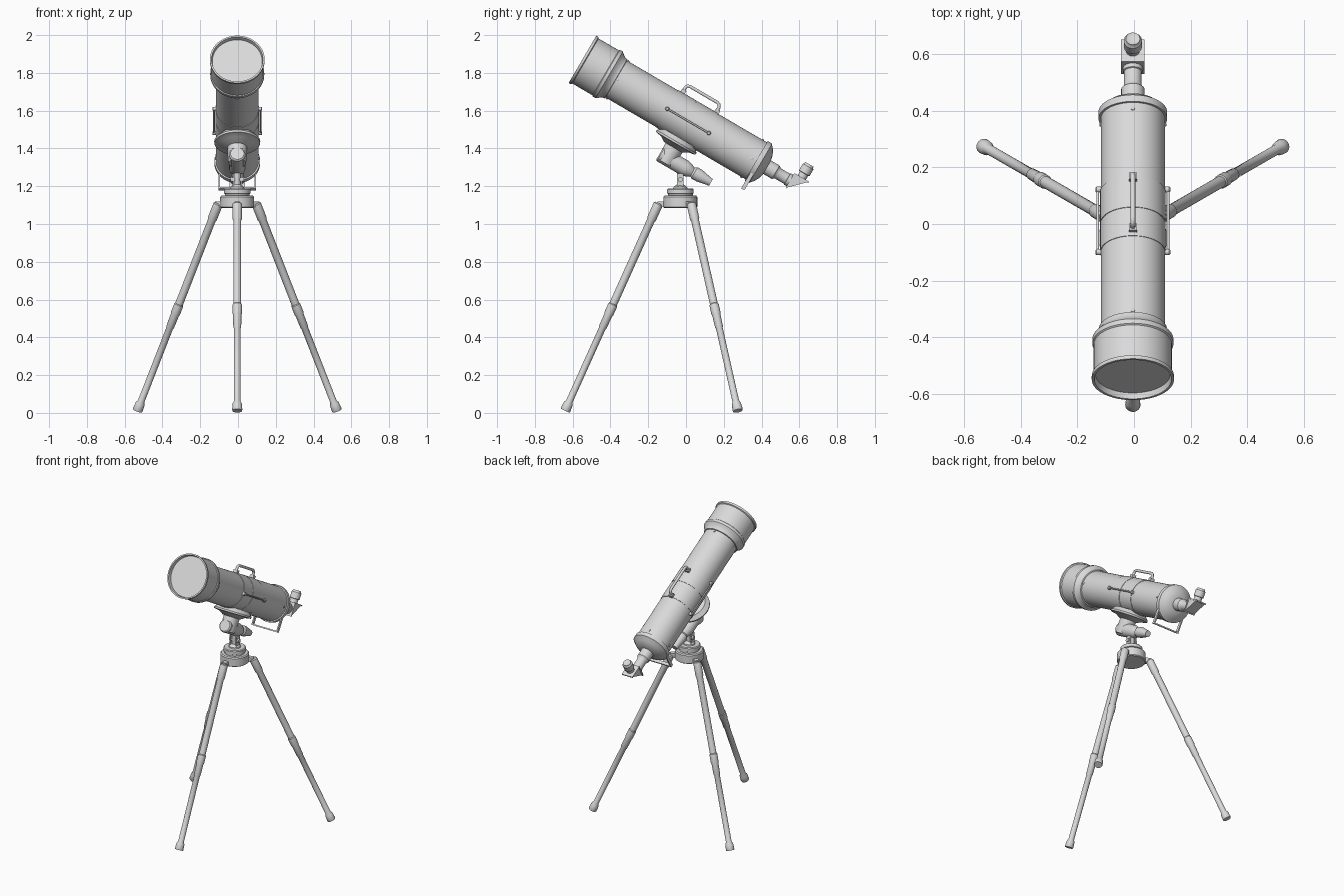
import bpy, bmesh, math
from mathutils import Matrix, Vector

cube = bpy.data.objects.get("Cube")
if cube:
    bpy.data.objects.remove(cube, do_unlink=True)

grey = bpy.data.materials.new("plain_grey")
grey.use_nodes = True
grey.diffuse_color = (0.7, 0.7, 0.7, 1)
grey.node_tree.nodes["Principled BSDF"].inputs["Base Color"].default_value = (0.7, 0.7, 0.7, 1)

# Tube frame: local y runs from the lens to the eyepiece, local z is tube "up"
TUBE = Matrix.Translation((-0.004, -0.548, 1.872)) @ Matrix.Rotation(math.radians(-30.3), 4, "X")
HEAD = Matrix.Translation((-0.004, -0.03, 0))


def finish(name, bm, frame):
    bmesh.ops.recalc_face_normals(bm, faces=bm.faces)
    mesh = bpy.data.meshes.new(name)
    bm.to_mesh(mesh)
    bm.free()
    mesh.materials.append(grey)
    obj = bpy.data.objects.new(name, mesh)
    bpy.context.collection.objects.link(obj)
    obj.matrix_world = frame
    bpy.ops.object.select_all(action="DESELECT")
    obj.select_set(True)
    bpy.context.view_layer.objects.active = obj
    bpy.ops.object.shade_smooth_by_angle(angle=math.radians(35))
    return obj


def lathe(name, profile, frame, start=(0, 0, 0), axis=(0, 0, 1), sides=48):
    """Spin (distance, radius) pairs about an axis; the ends are capped."""
    bm = bmesh.new()
    rings = []
    for h, r in profile:
        rings.append([bm.verts.new((r * math.cos(math.tau * i / sides),
                                    r * math.sin(math.tau * i / sides), h)) for i in range(sides)])
    for a, b in zip(rings, rings[1:]):
        for i in range(sides):
            j = (i + 1) % sides
            bm.faces.new((a[i], a[j], b[j], b[i]))
    bm.faces.new(rings[0])
    bm.faces.new(rings[-1])
    turn = Vector(axis).to_track_quat("Z", "Y").to_matrix().to_4x4()
    return finish(name, bm, frame @ Matrix.Translation(start) @ turn)


def box(name, centre, size, frame):
    bm = bmesh.new()
    bmesh.ops.create_cube(bm, size=1)
    bmesh.ops.scale(bm, vec=size, verts=bm.verts)
    bmesh.ops.translate(bm, vec=centre, verts=bm.verts)
    return finish(name, bm, frame)


def prism(name, outline, width, frame):
    """Extrude a (y, z) outline sideways."""
    bm = bmesh.new()
    face = bm.faces.new([bm.verts.new((-width / 2, y, z)) for y, z in outline])
    new = bmesh.ops.extrude_face_region(bm, geom=[face])["geom"]
    bmesh.ops.translate(bm, vec=(width, 0, 0), verts=[v for v in new if isinstance(v, bmesh.types.BMVert)])
    return finish(name, bm, frame)


def rod(name, points, radius, frame):
    curve = bpy.data.curves.new(name, "CURVE")
    curve.dimensions = "3D"
    curve.bevel_depth = radius
    curve.bevel_resolution = 3
    curve.use_fill_caps = True
    spline = curve.splines.new("POLY")
    spline.points.add(len(points) - 1)
    for p, co in zip(spline.points, points):
        p.co = (*co, 1)
    spline.use_smooth = True
    curve.materials.append(grey)
    obj = bpy.data.objects.new(name, curve)
    bpy.context.collection.objects.link(obj)
    obj.matrix_world = frame


ALONG = (0, 1, 0)

# Optical tube: recessed lens, hood, collar, barrel, rear rim and domed back
lathe("lens_hood", [(0.022, 0.132), (0, 0.136), (0, 0.145), (0.014, 0.145), (0.018, 0.138),
                    (0.142, 0.138), (0.146, 0.143), (0.164, 0.143), (0.172, 0.136), (0.19, 0.122),
                    (0.205, 0.12), (0.207, 0.113)], TUBE, axis=ALONG, sides=64)
lathe("main_tube", [(0.19, 0.113), (1.065, 0.113), (1.065, 0.121), (1.092, 0.121), (1.096, 0.114),
                    (1.112, 0.096), (1.125, 0.07), (1.132, 0.04)], TUBE, axis=ALONG, sides=64)
for i, (a, b) in enumerate([(0.52, 0.633), (0.637, 0.764)]):
    lathe(f"tube_band_{i + 1}", [(a, 0.112), (a, 0.1155), (b, 0.1155), (b, 0.112)],
          TUBE, axis=ALONG, sides=64)

# Small screws around both ends of the barrel
for label, t in (("front", 0.215), ("rear", 1.04)):
    for k in range(4):
        d = Vector((math.sin(k * math.pi / 2), 0, math.cos(k * math.pi / 2)))
        lathe(f"{label}_screw_{k + 1}", [(0.108, 0.007), (0.116, 0.007), (0.118, 0.004)], TUBE,
              start=(0, t, 0), axis=d, sides=12)

# Focuser, diagonal and eyepiece
lathe("focuser", [(1.12, 0.041), (1.185, 0.041), (1.19, 0.036), (1.2, 0.031), (1.255, 0.031),
                  (1.257, 0.035), (1.28, 0.035)], TUBE, axis=ALONG, sides=32)
prism("diagonal_body", [(1.275, 0.042), (1.275, -0.042), (1.36, 0.042)], 0.074, TUBE)
box("diagonal_front_plate", (0, 1.276, 0), (0.082, 0.008, 0.088), TUBE)
box("diagonal_top_plate", (0, 1.318, 0.042), (0.082, 0.088, 0.008), TUBE)
lathe("eyepiece", [(0.04, 0.025), (0.07, 0.025), (0.072, 0.032), (0.112, 0.032), (0.118, 0.027),
                   (0.126, 0.025), (0.122, 0.018)], TUBE, start=(0, 1.318, 0), sides=32)

# Carrying handle on top
rod("top_handle", [(0, 0.55, 0.11), (0, 0.545, 0.145), (0, 0.55, 0.158), (0, 0.565, 0.163),
                   (0, 0.73, 0.163), (0, 0.746, 0.158), (0, 0.752, 0.145), (0, 0.755, 0.11)], 0.009, TUBE)
for label, t in (("front", 0.547), ("rear", 0.755)):
    box(f"{label}_handle_foot", (0, t, 0.122), (0.028, 0.026, 0.02), TUBE)

# Side rails with end knobs
for label, s in (("left", 1), ("right", -1)):
    rod(f"{label}_rail", [(s * 0.124, 0.515, 0), (s * 0.124, 0.78, 0)], 0.005, TUBE)
    for end, t in (("front", 0.52), ("rear", 0.775)):
        lathe(f"{label}_{end}_rail_knob", [(0.108, 0.011), (0.128, 0.011), (0.132, 0.007)], TUBE,
              start=(0, t, 0), axis=(s, 0, 0), sides=16)
    box(f"{label}_bracket_arm", (s * 0.095, 1.08, -0.115), (0.009, 0.02, 0.1), TUBE)
box("bracket_bar", (0, 1.08, -0.162), (0.199, 0.02, 0.009), TUBE)

# Saddle, tilting body and locking handle
lathe("saddle", [(-0.1, 0.1), (-0.125, 0.122), (-0.136, 0.12), (-0.142, 0.085), (-0.16, 0.056)],
      TUBE, start=(0, 0.65, 0))
lathe("saddle_post", [(-0.15, 0.052), (-0.22, 0.05), (-0.255, 0.046)], TUBE, start=(0, 0.655, 0), sides=32)
lathe("tilt_body", [(0.605, 0.036), (0.612, 0.043), (0.76, 0.043), (0.785, 0.036), (0.805, 0.026)],
      TUBE, start=(0, 0, -0.224), axis=ALONG, sides=32)
lathe("locking_handle", [(0.8, 0.022), (0.815, 0.034), (0.845, 0.034), (0.9, 0.023), (0.916, 0.02)],
      TUBE, start=(0, 0, -0.22), axis=ALONG, sides=24)

# Tripod head with yoke
lathe("head_base", [(1.085, 0.084), (1.09, 0.09), (1.143, 0.09), (1.15, 0.084), (1.15, 0.066),
                    (1.16, 0.066), (1.162, 0.07), (1.183, 0.07), (1.188, 0.065)], HEAD)
lathe("yoke_post", [(1.18, 0.04), (1.195, 0.036), (1.21, 0.018), (1.285, 0.018)], HEAD, sides=24)
for label, s in (("left", 1), ("right", -1)):
    box(f"{label}_yoke_cheek", (s * 0.022, 0, 1.225), (0.008, 0.036, 0.085), HEAD)
lathe("yoke_bolt", [(-0.036, 0.013), (0.036, 0.013)], HEAD, start=(0, 0, 1.235), axis=(1, 0, 0), sides=16)

# Three telescoping legs
LEG = [(0, 0.02), (0.006, 0.025), (0.09, 0.025), (0.1, 0.021), (0.585, 0.021), (0.59, 0.025),
       (0.64, 0.025), (0.65, 0.022), (0.72, 0.021), (0.725, 0.018), (1.15, 0.018), (1.165, 0.025),
       (1.2, 0.027), (1.205, 0.025)]
for label, angle in (("front", -90), ("left_rear", 30), ("right_rear", 150)):
    a = math.radians(angle)
    out = Vector((math.cos(a), math.sin(a), 0))
    top, foot = out * 0.115 + Vector((0, 0, 1.11)), out * 0.61 + Vector((0, 0, 0.011))
    lathe(f"{label}_leg", LEG, HEAD, start=top, axis=foot - top, sides=24)
    box(f"{label}_leg_lug", (0.095, 0, 1.105), (0.05, 0.03, 0.03), HEAD @ Matrix.Rotation(a, 4, "Z"))
